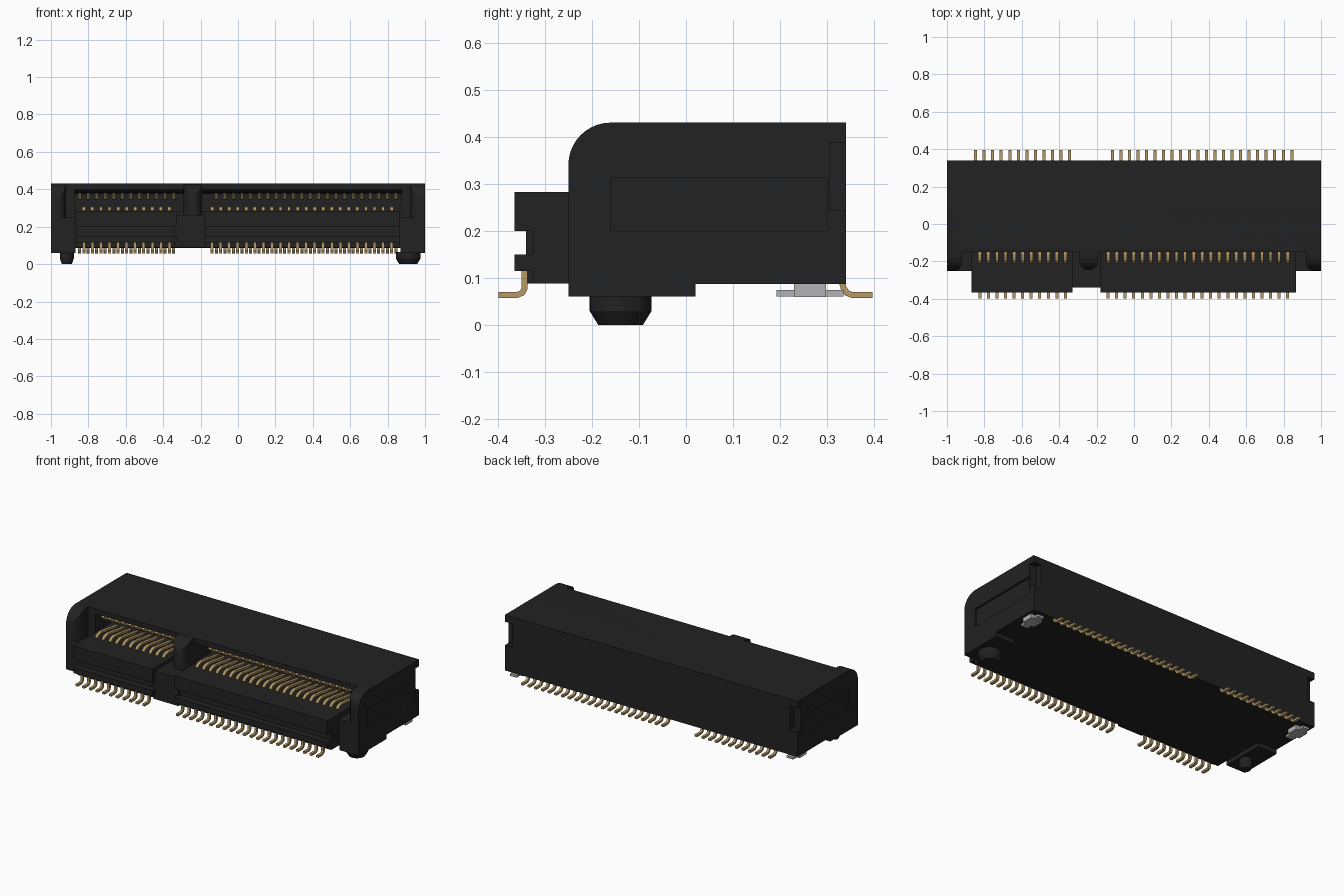
import bpy, bmesh, math

if "Cube" in bpy.data.objects:
    bpy.data.objects.remove(bpy.data.objects["Cube"])

def material(name, col):
    m = bpy.data.materials.new(name)
    m.diffuse_color = (*col, 1)
    m.use_nodes = True
    m.node_tree.nodes["Principled BSDF"].inputs["Base Color"].default_value = m.diffuse_color
    return m

BLACK = material("black plastic", (0.016, 0.016, 0.016))
GOLD = material("gold contact", (0.46, 0.32, 0.13))
SILVER = material("silver metal", (0.45, 0.45, 0.47))

def finish(name, bm, mat):
    bmesh.ops.recalc_face_normals(bm, faces=bm.faces)
    me = bpy.data.meshes.new(name)
    bm.to_mesh(me)
    bm.free()
    me.materials.append(mat)
    ob = bpy.data.objects.new(name, me)
    bpy.context.collection.objects.link(ob)
    return ob

def add_prism(bm, pts, a, b, axis='x'):
    """Extrude a closed outline: (y,z) along x, or (x,y) along z."""
    put = (lambda p, h: (h, p[0], p[1])) if axis == 'x' else (lambda p, h: (p[0], p[1], h))
    lo = [bm.verts.new(put(p, a)) for p in pts]
    hi = [bm.verts.new(put(p, b)) for p in pts]
    bm.faces.new(lo)
    bm.faces.new(hi)
    n = len(pts)
    for i in range(n):
        bm.faces.new((lo[i], lo[(i + 1) % n], hi[(i + 1) % n], hi[i]))

def prism(pts, a, b, axis='x', name="tool", mat=BLACK):
    bm = bmesh.new()
    add_prism(bm, pts, a, b, axis)
    return finish(name, bm, mat)

def rect(y0, y1, z0, z1):
    return [(y0, z0), (y1, z0), (y1, z1), (y0, z1)]

def box(x0, x1, y0, y1, z0, z1):
    return prism(rect(y0, y1, z0, z1), min(x0, x1), max(x0, x1))

def arc(cx, cy, r, a0, a1, n=10):
    return [(cx + r * math.cos(math.radians(a0 + (a1 - a0) * i / n)),
             cy + r * math.sin(math.radians(a0 + (a1 - a0) * i / n))) for i in range(n + 1)]

def combine(target, tool, op):
    m = target.modifiers.new("b", 'BOOLEAN')
    m.operation, m.object, m.solver = op, tool, 'EXACT'
    bpy.context.view_layer.objects.active = target
    bpy.ops.object.modifier_apply(modifier="b")
    bpy.data.objects.remove(tool)

def smooth(ob):
    bpy.ops.object.select_all(action='DESELECT')
    ob.select_set(True)
    bpy.context.view_layer.objects.active = ob
    bpy.ops.object.shade_smooth_by_angle(angle=math.radians(30))

# housing: side outline with rounded front top corner and front feet
outline = [(-0.25, 0.06), (0.02, 0.06), (0.02, 0.087), (0.34, 0.087), (0.34, 0.43)]
outline += arc(-0.16, 0.34, 0.09, 90, 180)
housing = prism(outline, -1, 1, name="housing")
combine(housing, box(-0.87, 0.87, -0.4, 0.1, 0, 0.087), 'DIFFERENCE')

# front opening between the end walls, flared at the mouth
half = [(0.92, -0.15), (0.92, -0.205), (0.926, -0.228), (0.94, -0.243), (0.97, -0.256)]
mouth = half + [(-x, y) for x, y in reversed(half)]
combine(housing, prism(mouth, 0.25, 0.6, 'z'), 'DIFFERENCE')

# lower jaw blocks with a groove along the front
jaw = [(-0.2, 0.1), (-0.2, 0.087), (-0.325, 0.087), (-0.325, 0.115), (-0.365, 0.115),
       (-0.365, 0.15), (-0.325, 0.15), (-0.325, 0.2), (-0.365, 0.2), (-0.365, 0.29),
       (-0.1, 0.29), (-0.1, 0.1)]
jaw[0:2] = [(-0.2, 0.1), (-0.2, 0.088)]
jaw[2] = (-0.325, 0.088)
for x0, x1 in ((-0.87, -0.33), (-0.18, 0.865)):
    combine(housing, prism(jaw, x0, x1), 'UNION')
combine(housing, box(-0.34, -0.17, -0.34, -0.1, 0.0885, 0.262), 'UNION')

# card slot
slot = [(-0.5, 0.283), (0.1, 0.283), (0.1, 0.375), (-0.09, 0.38), (-0.16, 0.402), (-0.5, 0.402)]
combine(housing, prism(slot, -0.873, 0.873), 'DIFFERENCE')

# key rib: rounded in plan and along its top front corner
plan = [(-0.192, 0.12)] + [(-0.192, -0.19)] + arc(-0.242, -0.197, 0.05, 0, -180, 12) + [(-0.292, 0.12)]
rib = prism(plan, 0.2, 0.45, 'z')
side = [(-0.3, 0.15), (0.2, 0.15), (0.2, 0.4295)] + arc(-0.16, 0.3395, 0.09, 90, 180)
side += [(-0.25, 0.15)]
combine(rib, prism(side[1:], -0.4, -0.1), 'INTERSECT')
combine(housing, rib, 'UNION')

# shallow side panels and rear corner notches
for s in (-1, 1):
    combine(housing, box(s * 0.988, s * 1.1, -0.16, 0.3, 0.2, 0.313), 'DIFFERENCE')
    combine(housing, box(s * 0.95, s * 1.1, 0.305, 0.4, 0.243, 0.388), 'DIFFERENCE')
smooth(housing)

# tapered locating pegs, small left and large right
for name, x, r in (("left_peg", -0.915, 0.037), ("right_peg", 0.91, 0.066)):
    bm = bmesh.new()
    rings = []
    for z, k in ((0.0, 0.72), (0.03, 1), (0.065, 1)):
        rings.append([bm.verts.new((px, py, z)) for px, py in arc(x, -0.139, r * k, 0, 345, 23)])
    for a, b in zip(rings, rings[1:]):
        for i in range(24):
            bm.faces.new((a[i], a[(i + 1) % 24], b[(i + 1) % 24], b[i]))
    bm.faces.new(rings[0])
    smooth(finish(name, bm, BLACK))

# contacts: bent strips, repeated along each row
PITCH = 0.0457
FRONT = [-0.824 + PITCH * k for k in (*range(11), *range(15, 37))]
BACK = [-0.847 + PITCH * k for k in (*range(12), *range(16, 38))]

def contact_row(name, path, t, w, xs):
    up, down = [], []
    for i, (y, z) in enumerate(path):
        a, b = path[max(i - 1, 0)], path[min(i + 1, len(path) - 1)]
        dy, dz = b[0] - a[0], b[1] - a[1]
        l = math.hypot(dy, dz)
        up.append((y - dz / l * t / 2, z + dy / l * t / 2))
        down.append((y + dz / l * t / 2, z - dy / l * t / 2))
    bm = bmesh.new()
    for x in xs:
        add_prism(bm, up + down[::-1], x - w / 2, x + w / 2)
    return finish(name, bm, GOLD)

contact_row("front_solder_tails", [(-0.398, 0.064), (-0.358, 0.064), (-0.348, 0.068),
            (-0.343, 0.078), (-0.343, 0.117)], 0.013, 0.016, FRONT)
contact_row("rear_solder_tails", [(0.396, 0.064), (0.352, 0.064), (0.342, 0.068),
            (0.335, 0.078), (0.332, 0.09)], 0.013, 0.016, BACK)
contact_row("lower_contacts", [(-0.205, 0.282), (-0.19, 0.296), (-0.165, 0.303),
            (-0.1, 0.296), (0.0, 0.281)], 0.012, 0.018, FRONT)
contact_row("upper_contacts", [(-0.11, 0.372), (-0.095, 0.353), (-0.075, 0.35),
            (-0.03, 0.36), (0.05, 0.379)], 0.012, 0.018, BACK)

# board hold-down tabs: foot plate with a raised middle
for s, name in ((-1, "left_tab"), (1, "right_tab")):
    bm = bmesh.new()
    add_prism(bm, rect(0.192, 0.335, 0.06, 0.074), s * 0.945 - 0.022, s * 0.945 + 0.022)
    add_prism(bm, rect(0.23, 0.298, 0.0595, 0.088), s * 0.945 - 0.04, s * 0.945 + 0.04)
    finish(name, bm, SILVER)
